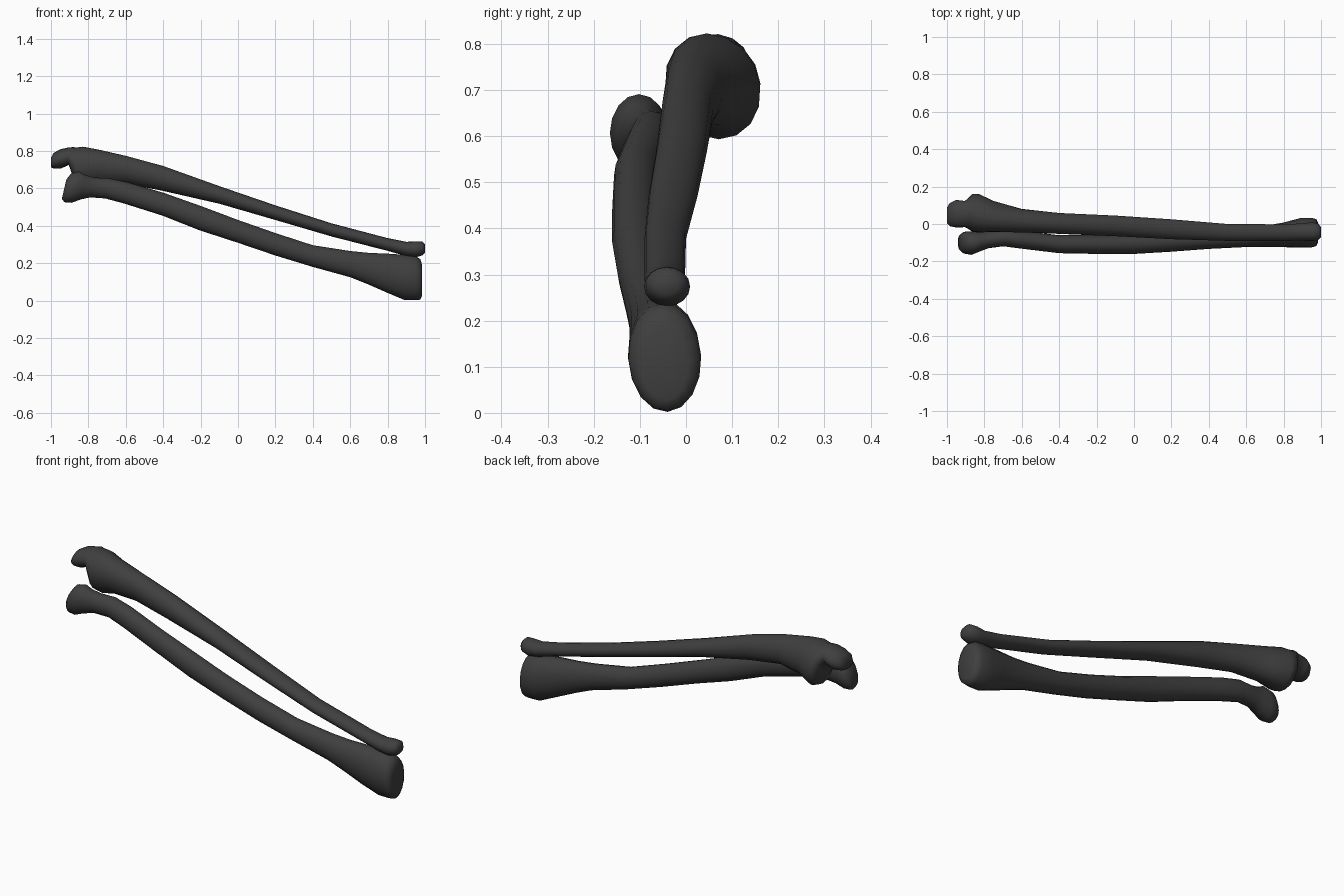
import bpy, bmesh
from math import sin, cos, pi

mat = bpy.data.materials.new("dark_grey")
mat.diffuse_color = (0.05, 0.05, 0.05, 1)


def loft(name, stations, shear=0.0, sides=16):
    """Skin oval sections (x, y, z, half width, half height, roll)."""
    bm = bmesh.new()
    rings = []
    for x, y, z, a, b, roll in stations:
        ring = []
        for i in range(sides):
            t = 2 * pi * i / sides
            u, v = a * cos(t), b * sin(t)
            dy = u * cos(roll) - v * sin(roll)
            dz = u * sin(roll) + v * cos(roll)
            # sections lean with the bone near the elbow end only
            dx = shear * dz * max(0, min(1, -x))
            ring.append(bm.verts.new((x + dx, y + dy, z + dz)))
        rings.append(ring)
    for r, s in zip(rings, rings[1:]):
        for i in range(sides):
            j = (i + 1) % sides
            bm.faces.new((r[i], r[j], s[j], s[i]))
    bm.faces.new(rings[0])
    bm.faces.new(rings[-1])
    bmesh.ops.recalc_face_normals(bm, faces=bm.faces)
    me = bpy.data.meshes.new(name)
    bm.to_mesh(me)
    bm.free()
    me.materials.append(mat)
    for p in me.polygons:
        p.use_smooth = True
    ob = bpy.data.objects.new(name, me)
    bpy.context.collection.objects.link(ob)
    return ob


# Upper bone: hooked elbow end, notch, flared process, tapering shaft, small knob
loft("ulna", [
    (-1.00, .045, .738, .042, .026, 0),
    (-.985, .050, .748, .062, .042, 0),
    (-.95, .055, .757, .074, .052, 0),
    (-.905, .053, .772, .070, .047, .05),
    (-.885, .056, .745, .085, .076, .25),
    (-.865, .060, .712, .100, .108, .45),
    (-.83, .058, .708, .100, .118, .45),
    (-.75, .040, .713, .080, .098, .42),
    (-.60, .018, .700, .062, .076, .25),
    (-.40, .003, .653, .056, .067, .1),
    (-.10, -.010, .565, .055, .047, 0),
    (.20, -.028, .470, .053, .039, 0),
    (.50, -.045, .378, .045, .035, 0),
    (.80, -.046, .300, .044, .034, 0),
    (.90, -.043, .276, .046, .038, 0),
    (.95, -.041, .274, .050, .043, 0),
    (.985, -.042, .279, .045, .037, 0),
    (1.00, -.043, .278, .026, .022, 0),
])

# Lower bone: round head, narrow neck, bowed shaft, broad wrist end
loft("radius", [
    (-.93, -.098, .595, .040, .052, 0),
    (-.91, -.100, .603, .058, .077, 0),
    (-.87, -.102, .607, .063, .084, 0),
    (-.83, -.096, .606, .053, .066, 0),
    (-.78, -.084, .605, .046, .053, 0),
    (-.70, -.074, .600, .045, .054, 0),
    (-.60, -.084, .576, .048, .057, 0),
    (-.40, -.108, .515, .048, .060, 0),
    (-.20, -.110, .440, .050, .065, 0),
    (.00, -.108, .370, .052, .061, 0),
    (.20, -.098, .301, .050, .060, 0),
    (.40, -.083, .238, .050, .058, 0),
    (.60, -.072, .195, .051, .070, 0),
    (.70, -.066, .170, .056, .085, 0),
    (.80, -.058, .146, .066, .105, 0),
    (.89, -.047, .124, .079, .121, .05),
    (.95, -.046, .120, .079, .118, .05),
    (.975, -.046, .113, .072, .108, .05),
    (.985, -.046, .108, .050, .080, .05),
], shear=.25)
